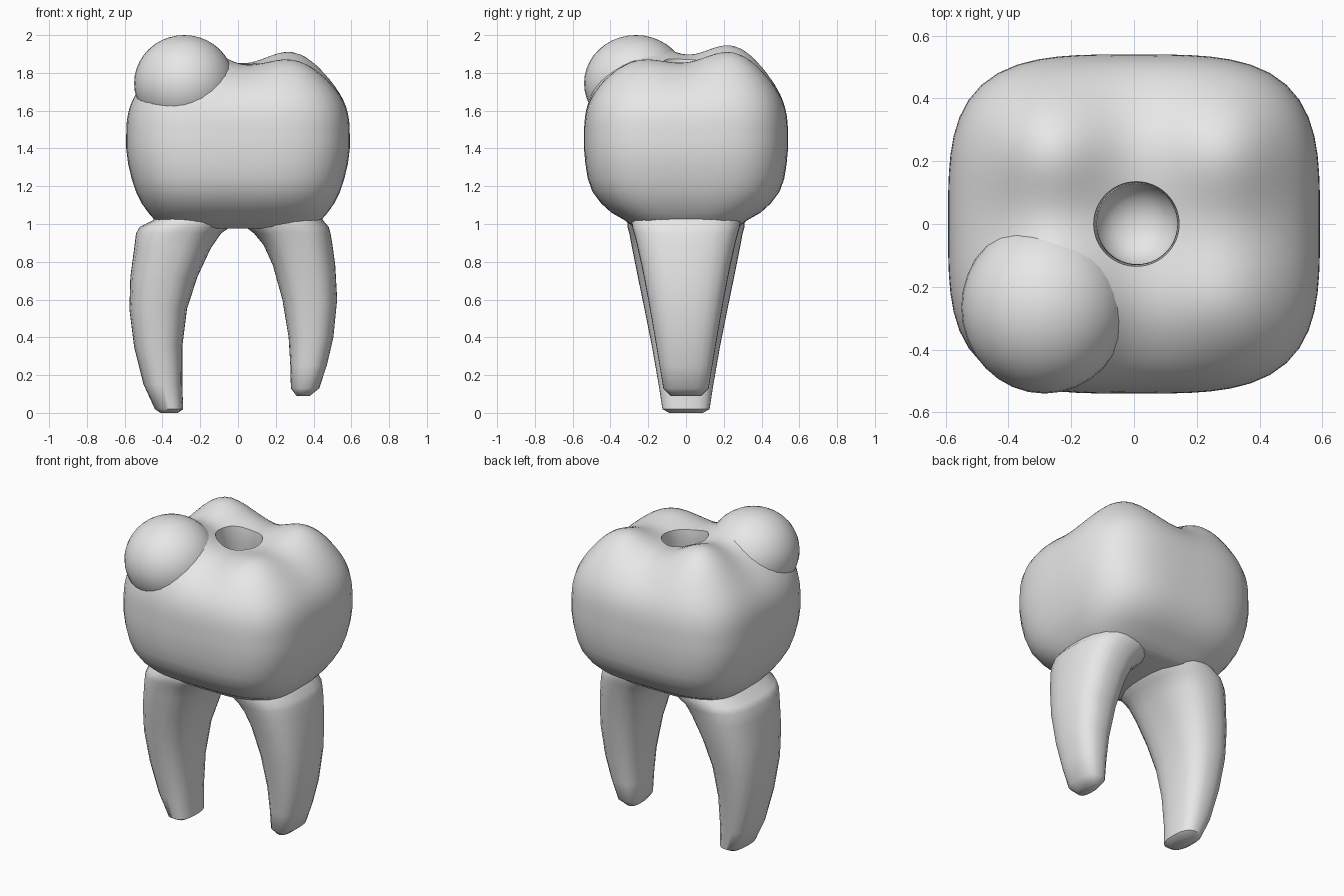
import bpy, bmesh, math

if "Cube" in bpy.data.objects:
    bpy.data.objects.remove(bpy.data.objects["Cube"])

ENAMEL = bpy.data.materials.new("tooth_grey")
ENAMEL.diffuse_color = (0.8, 0.8, 0.8, 1)
ENAMEL.use_nodes = True
ENAMEL.node_tree.nodes["Principled BSDF"].inputs["Base Color"].default_value = ENAMEL.diffuse_color


def outline(cx, cy, rx, ry, n, sides):
    """Rounded-rectangle (superellipse) points."""
    pts = []
    for i in range(sides):
        a = 2 * math.pi * i / sides
        c, s = math.cos(a), math.sin(a)
        k = (abs(c) ** n + abs(s) ** n) ** (-1 / n)
        pts.append((cx + rx * c * k, cy + ry * s * k))
    return pts


def loft(name, rings, angle=40):
    """Skin a list of point rings and cap both ends."""
    bm = bmesh.new()
    loops = [[bm.verts.new(p) for p in ring] for ring in rings]
    count = len(loops[0])
    for a, b in zip(loops, loops[1:]):
        for i in range(count):
            j = (i + 1) % count
            bm.faces.new((a[i], a[j], b[j], b[i]))
    bm.faces.new(loops[0][::-1])
    bm.faces.new(loops[-1])
    bmesh.ops.recalc_face_normals(bm, faces=bm.faces)
    return finish(name, bm, angle)


def finish(name, bm, angle):
    me = bpy.data.meshes.new(name)
    bm.to_mesh(me)
    bm.free()
    me.materials.append(ENAMEL)
    ob = bpy.data.objects.new(name, me)
    bpy.context.collection.objects.link(ob)
    bpy.ops.object.select_all(action='DESELECT')
    ob.select_set(True)
    bpy.context.view_layer.objects.active = ob
    bpy.ops.object.shade_smooth_by_angle(angle=math.radians(angle))
    return ob


# Crown: lower bulge, cusped chewing surface, then the pit in the middle
RX, RY, N, SIDES, MID = 0.592, 0.54, 3.5, 64, 1.45
CUSPS = [(-0.28, -0.25, 0.21), (-0.28, 0.25, 0.18), (0.3, -0.25, 0.10), (0.3, 0.25, 0.145)]


def height(x, y):
    return 1.795 + sum(h * math.exp(-((x - a) ** 2 + (y - b) ** 2) / 0.052) for a, b, h in CUSPS)


rings = []
for z, rx, ry in [(0.975, 0.30, 0.24), (0.985, 0.39, 0.28), (1.02, 0.44, 0.325), (1.06, 0.475, 0.395),
                  (1.11, 0.51, 0.45), (1.17, 0.54, 0.495), (1.24, 0.563, 0.52),
                  (1.32, 0.582, 0.533), (1.4, 0.592, 0.54)]:
    rings.append([(x, y, z) for x, y in outline(0, 0, rx, ry, N, SIDES)])
STEPS = 26
for k in range(STEPS + 1):
    t = k / STEPS
    s = math.cos(t * math.acos(0.23))
    n = 2 + (N - 2) * min(1, (s - 0.23) / 0.5)
    ring = []
    for x, y in outline(0.01 * (1 - s), 0, RX * s, (RY + 0.06 * (1 - s)) * s, n, SIDES):
        dome = max(0, 1 - s ** 3) ** (1 / 3)
        ring.append((x, y, MID + (height(x, y) - MID) * dome))
    rings.append(ring)
for z, r in [(1.77, 0.128), (1.72, 0.138), (1.66, 0.138), (1.60, 0.115), (1.56, 0.08), (1.54, 0.03)]:
    rings.append([(x, y, z) for x, y in outline(0.01, 0, r, r, 2, SIDES)])
loft("crown", rings, 50)

# Round cusp that stands out at the front left
bm = bmesh.new()
bmesh.ops.create_uvsphere(bm, u_segments=32, v_segments=20, radius=1)
for v in bm.verts:
    v.co = (-0.285 + 0.265 * v.co.x, -0.265 + 0.275 * v.co.y, 1.745 + 0.255 * v.co.z)
finish("front_left_cusp", bm, 60)


# Roots: rows of (height, outer x, inner x, half depth)
def root(name, side, rows):
    rings = []
    for z, xo, xi, ry in rows:
        pts = outline(side * (xo + xi) / 2, 0, (xo - xi) / 2, ry, 2.7, 24)
        rings.append([(x, y, z) for x, y in pts])
    loft(name, rings, 50)


root("left_root", -1, [
    (0.0, 0.41, 0.32, 0.09), (0.02, 0.44, 0.29, 0.125), (0.15, 0.50, 0.295, 0.145),
    (0.35, 0.55, 0.295, 0.18), (0.55, 0.575, 0.27, 0.22), (0.72, 0.57, 0.215, 0.255),
    (0.87, 0.55, 0.145, 0.285), (0.95, 0.54, 0.09, 0.30), (0.985, 0.52, 0.04, 0.31),
    (1.02, 0.45, 0.02, 0.31), (1.15, 0.38, 0.02, 0.28)])
root("right_root", 1, [
    (0.09, 0.38, 0.31, 0.08), (0.13, 0.43, 0.28, 0.12), (0.25, 0.47, 0.277, 0.14),
    (0.4, 0.505, 0.268, 0.165), (0.6, 0.525, 0.235, 0.2), (0.78, 0.515, 0.185, 0.235),
    (0.89, 0.50, 0.135, 0.26), (0.95, 0.49, 0.085, 0.275), (0.985, 0.48, 0.04, 0.285),
    (1.02, 0.45, 0.02, 0.29), (1.15, 0.38, 0.02, 0.27)])
